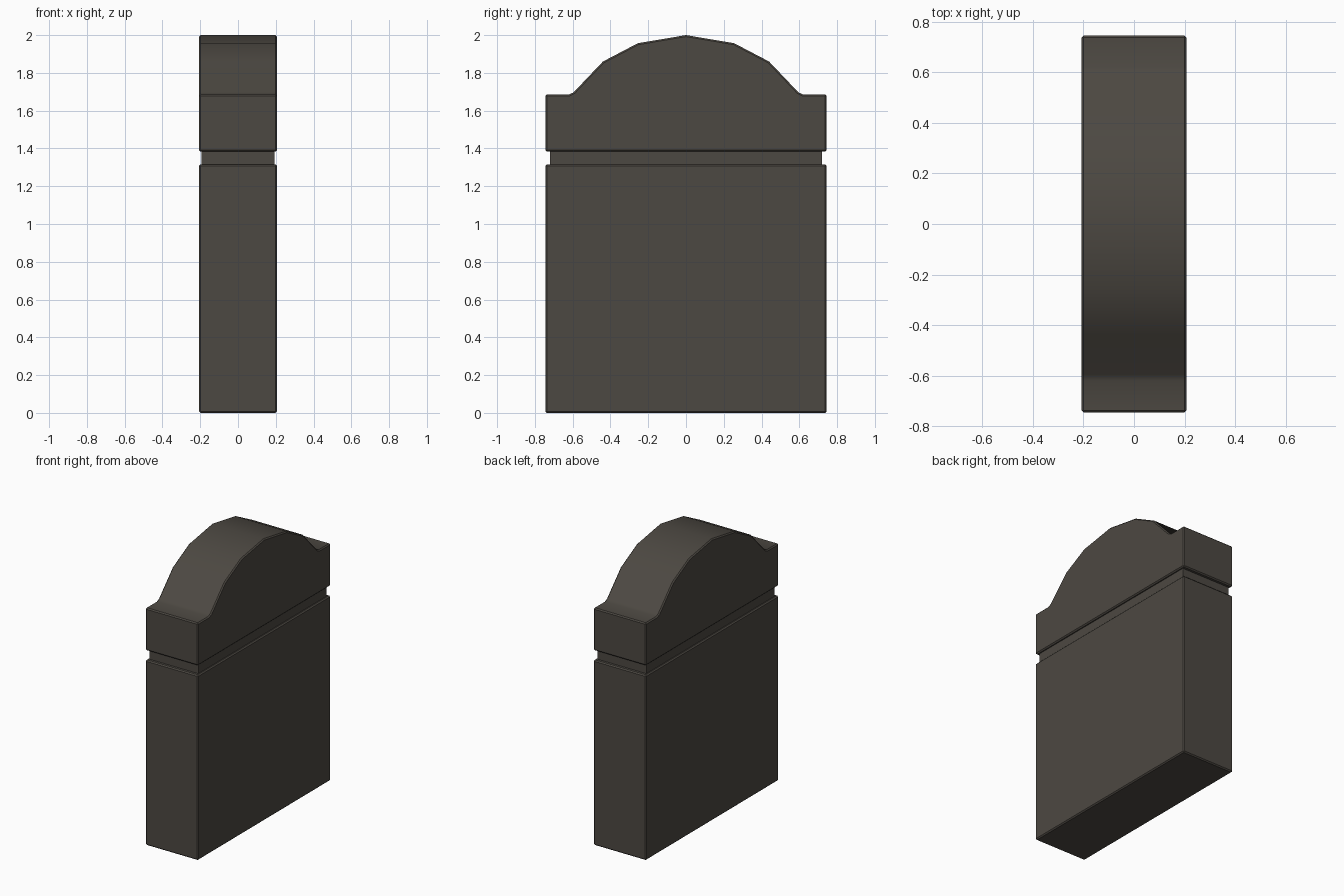
import bpy, bmesh, math

if "Cube" in bpy.data.objects:
    bpy.data.objects.remove(bpy.data.objects["Cube"])

stone = bpy.data.materials.new("dark stone")
stone.diffuse_color = (0.073, 0.065, 0.054, 1)
stone.use_nodes = True
stone.node_tree.nodes["Principled BSDF"].inputs["Base Color"].default_value = stone.diffuse_color


def slab(name, outline, half_width, bevel):
    """Extrude a (y, z) outline across x and soften its sharp edges."""
    bm = bmesh.new()
    face = bm.faces.new([bm.verts.new((-half_width, y, z)) for y, z in outline])
    out = bmesh.ops.extrude_face_region(bm, geom=[face])
    moved = [g for g in out["geom"] if isinstance(g, bmesh.types.BMVert)]
    bmesh.ops.translate(bm, verts=moved, vec=(2 * half_width, 0, 0))
    bmesh.ops.recalc_face_normals(bm, faces=bm.faces)
    if bevel:
        sharp = [e for e in bm.edges
                 if e.is_convex and e.calc_face_angle(0) > math.radians(40)]
        bmesh.ops.bevel(bm, geom=sharp, offset=bevel, segments=1,
                        affect='EDGES', clamp_overlap=True)
    mesh = bpy.data.meshes.new(name)
    bm.to_mesh(mesh)
    bm.free()
    mesh.materials.append(stone)
    obj = bpy.data.objects.new(name, mesh)
    bpy.context.collection.objects.link(obj)
    bpy.ops.object.select_all(action='DESELECT')
    obj.select_set(True)
    bpy.context.view_layer.objects.active = obj
    bpy.ops.object.shade_smooth_by_angle(angle=math.radians(30))
    return obj


def rect(half_depth, low, high):
    return [(-half_depth, low), (half_depth, low),
            (half_depth, high), (-half_depth, high)]


# Main block and the recessed band above it
slab("lower_block", rect(0.745, 0, 1.315), 0.207, 0.008)
slab("recessed_band", rect(0.72, 1.30, 1.40), 0.192, 0)

# Arched head with flat shoulders, mirrored about the crown
half = [(0.745, 1.383), (0.745, 1.685), (0.62, 1.685), (0.595, 1.697),
        (0.44, 1.86), (0.255, 1.957)]
slab("arched_head", half + [(0, 2.0)] + [(-y, z) for y, z in reversed(half)],
     0.207, 0.008)
